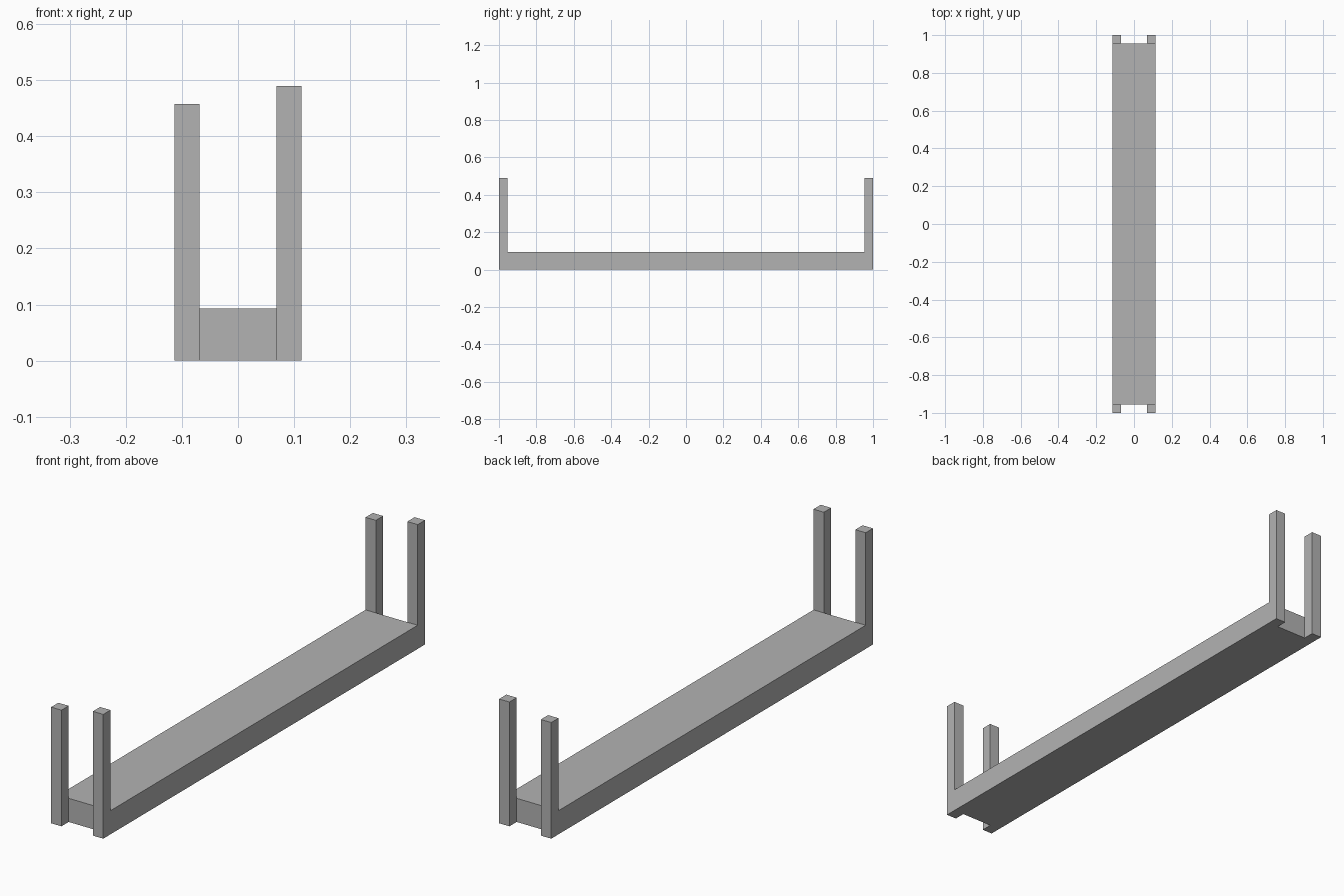
import bpy
import bmesh
from mathutils import Matrix, Vector

cube = bpy.data.objects.get("Cube")
if cube:
    bpy.data.objects.remove(cube, do_unlink=True)

HALF_W, HALF_L = 0.1135, 1.0
POST = 0.045
BOARD_H = 0.093
HEIGHTS = {"right": 0.457, "left": 0.489}

grey = bpy.data.materials.new("plain grey")
grey.use_nodes = True
colour = (0.45, 0.45, 0.45, 1)
grey.diffuse_color = colour
grey.node_tree.nodes["Principled BSDF"].inputs["Base Color"].default_value = colour


def box(name, low, high):
    """Flat-shaded box between two corners."""
    low, high = Vector(low), Vector(high)
    bm = bmesh.new()
    bmesh.ops.create_cube(bm, size=1, matrix=Matrix.LocRotScale(
        (low + high) / 2, None, high - low))
    mesh = bpy.data.meshes.new(name)
    bm.to_mesh(mesh)
    bm.free()
    mesh.materials.append(grey)
    obj = bpy.data.objects.new(name, mesh)
    bpy.context.collection.objects.link(obj)
    return obj


# Long board between the end posts
inner = HALF_L - POST
box("board", (-HALF_W, -inner, 0), (HALF_W, inner, BOARD_H))

# Corner posts, taller on the left side
for side, sx in (("right", -1), ("left", 1)):
    for end, sy in (("front", -1), ("back", 1)):
        cx, cy = sx * (HALF_W - POST / 2), sy * (HALF_L - POST / 2)
        r = POST / 2
        box(f"{end}_{side}_post", (cx - r, cy - r, 0),
            (cx + r, cy + r, HEIGHTS[side]))
